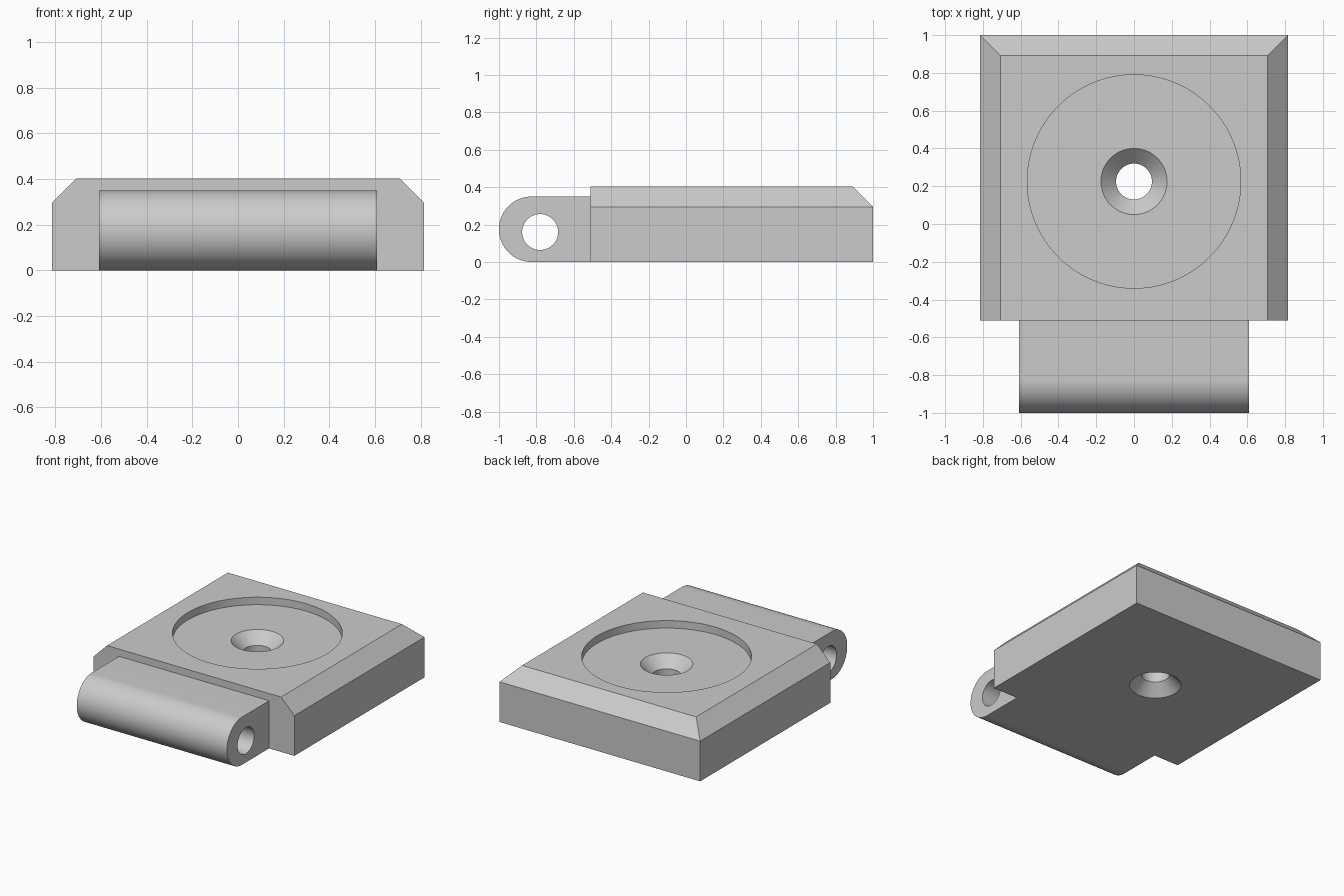
import bpy
import bmesh
from math import cos, sin, pi, radians
from mathutils import Matrix, Vector

if "Cube" in bpy.data.objects:
    bpy.data.objects.remove(bpy.data.objects["Cube"], do_unlink=True)

HALF_W, FRONT, BACK, HEIGHT, CHAMFER = 0.815, -0.51, 1.0, 0.403, 0.108
LUG_HALF_W, LUG_R = 0.61, 0.175
SEGMENTS = 96

grey = bpy.data.materials.new("plain grey")
grey.use_nodes = True
grey.diffuse_color = (0.6, 0.6, 0.6, 1)
grey.node_tree.nodes["Principled BSDF"].inputs["Base Color"].default_value = grey.diffuse_color


def make_object(name, bm):
    bmesh.ops.recalc_face_normals(bm, faces=bm.faces)
    mesh = bpy.data.meshes.new(name)
    bm.to_mesh(mesh)
    bm.free()
    mesh.materials.append(grey)
    obj = bpy.data.objects.new(name, mesh)
    bpy.context.collection.objects.link(obj)
    return obj


def extrude_x(name, outline, half_w):
    """Extrude a (y, z) outline symmetrically along x."""
    bm = bmesh.new()
    face = bm.faces.new([bm.verts.new((-half_w, y, z)) for y, z in outline])
    grown = bmesh.ops.extrude_face_region(bm, geom=[face])["geom"]
    verts = [g for g in grown if isinstance(g, bmesh.types.BMVert)]
    bmesh.ops.translate(bm, verts=verts, vec=(2 * half_w, 0, 0))
    return make_object(name, bm)


def lathe_z(name, profile, centre):
    """Revolve an (r, z) profile about a vertical axis, capping the ends."""
    bm = bmesh.new()
    rings = [[bm.verts.new((centre[0] + r * cos(2 * pi * i / SEGMENTS),
                            centre[1] + r * sin(2 * pi * i / SEGMENTS), z))
              for i in range(SEGMENTS)] for r, z in profile]
    for low, high in zip(rings, rings[1:]):
        for i in range(SEGMENTS):
            j = (i + 1) % SEGMENTS
            bm.faces.new((low[i], low[j], high[j], high[i]))
    bm.faces.new(rings[0])
    bm.faces.new(rings[-1])
    return make_object(name, bm)


def arc(cy, cz, r, start, end, steps):
    return [(cy + r * cos(start + (end - start) * i / steps),
             cz + r * sin(start + (end - start) * i / steps)) for i in range(steps + 1)]


def combine(target, other, operation):
    bpy.context.view_layer.objects.active = target
    mod = target.modifiers.new(operation.title(), 'BOOLEAN')
    mod.object, mod.operation, mod.solver = other, operation, 'EXACT'
    bpy.ops.object.modifier_apply(modifier=mod.name)
    bpy.data.objects.remove(other, do_unlink=True)


# Base plate, bevelled along the top of both sides and the back
bm = bmesh.new()
shoulder = HEIGHT - CHAMFER
levels = ((0, 0), (shoulder, 0), (HEIGHT, CHAMFER))
loops = [[bm.verts.new(Vector(p)) for p in (
    (-HALF_W + c, FRONT, z), (HALF_W - c, FRONT, z),
    (HALF_W - c, BACK - c, z), (-HALF_W + c, BACK - c, z))] for z, c in levels]
bm.faces.new(loops[0])
bm.faces.new(loops[-1])
for low, high in zip(loops, loops[1:]):
    for i in range(4):
        j = (i + 1) % 4
        bm.faces.new((low[i], low[j], high[j], high[i]))
bmesh.ops.dissolve_limit(bm, angle_limit=radians(1), verts=bm.verts, edges=bm.edges)
plate = make_object("hinge_plate", bm)

# Rounded hinge lug at the front, overlapping into the plate
nose = arc(-1 + LUG_R, LUG_R, LUG_R, pi / 2, 3 * pi / 2, 48)
inner = FRONT + 0.08
lug = extrude_x("hinge_lug", nose + [(inner, 0), (inner, 2 * LUG_R)], LUG_HALF_W)
combine(plate, lug, 'UNION')

# Hinge pin bore through the lug
pin = extrude_x("pin_bore", arc(-0.78, 0.16, 0.096, 0, 2 * pi, 64)[:-1], 1)
combine(plate, pin, 'DIFFERENCE')

# Round pocket with a screw hole countersunk from both ends
floor = 0.348
sink, bore, depth = 0.175, 0.095, 0.08
pocket = lathe_z("pocket_and_screw_hole", [
    (sink + 0.02, -0.02), (bore, depth), (bore, floor - depth),
    (sink, floor), (0.565, floor), (0.565, HEIGHT + 0.1)], (0, 0.225))
combine(plate, pocket, 'DIFFERENCE')

# Smooth the round walls, keep the corners crisp
bpy.ops.object.select_all(action='DESELECT')
plate.select_set(True)
bpy.context.view_layer.objects.active = plate
bpy.ops.object.shade_smooth_by_angle(angle=radians(25))
